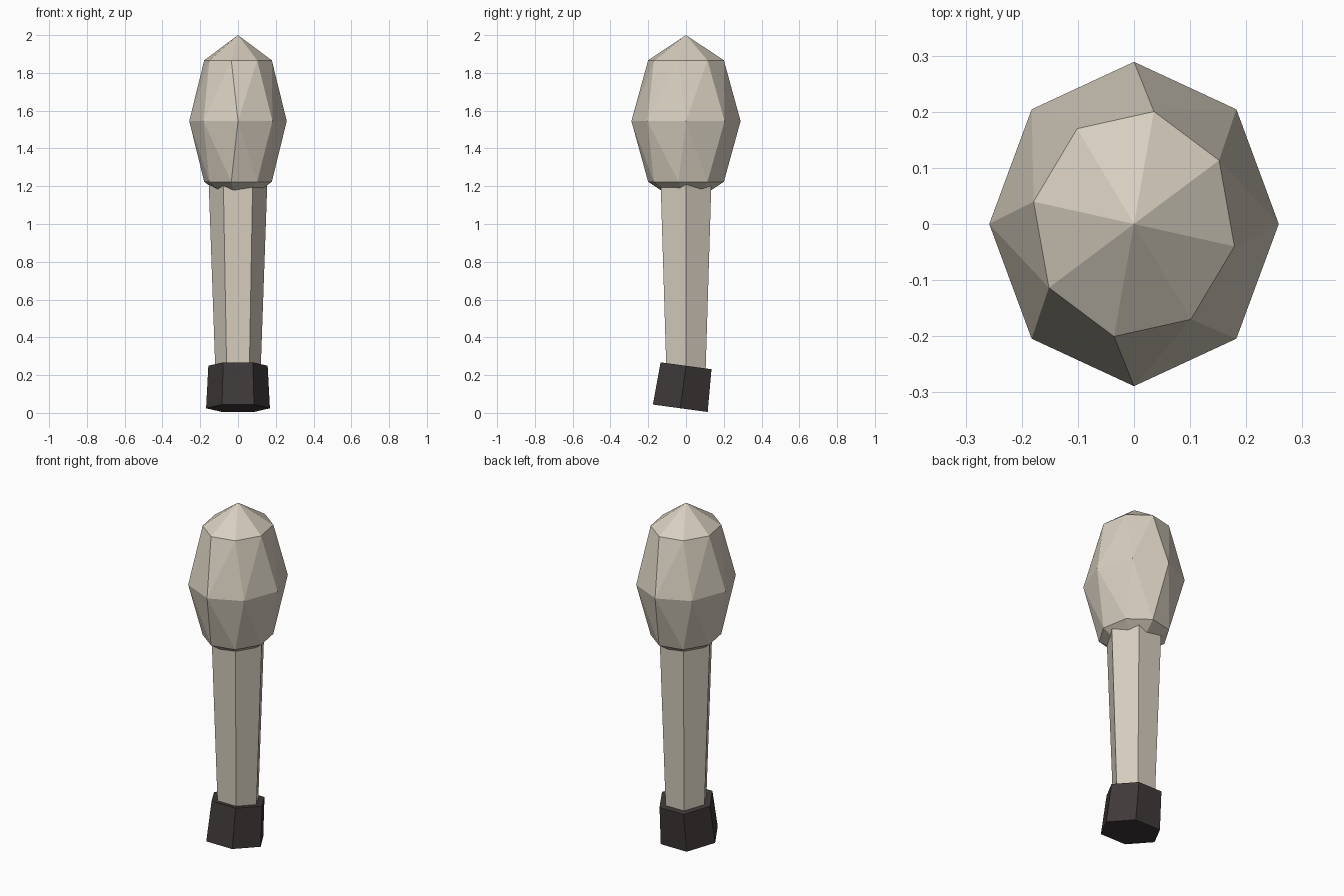
import bpy, bmesh, math
from mathutils import Vector

cube = bpy.data.objects.get("Cube")
if cube:
    bpy.data.objects.remove(cube, do_unlink=True)


def make_material(name, rgb):
    mat = bpy.data.materials.new(name)
    mat.use_nodes = True
    mat.diffuse_color = (*rgb, 1)
    mat.node_tree.nodes["Principled BSDF"].inputs["Base Color"].default_value = (*rgb, 1)
    return mat


def add_object(name, bm, mat):
    bmesh.ops.recalc_face_normals(bm, faces=bm.faces)
    mesh = bpy.data.meshes.new(name)
    bm.to_mesh(mesh)
    bm.free()
    mesh.materials.append(mat)
    obj = bpy.data.objects.new(name, mesh)
    bpy.context.collection.objects.link(obj)
    return obj


def hex_prism(name, r_bottom, r_top, depth, centre, mat, tilt=0):
    bm = bmesh.new()
    bmesh.ops.create_cone(bm, cap_ends=True, segments=6,
                          radius1=r_bottom, radius2=r_top, depth=depth)
    # Corners point along x
    for v in bm.verts:
        a = round(math.atan2(v.co.y, v.co.x) / (math.pi / 3) - 0.01)
        r = v.co.xy.length
        v.co.x, v.co.y = r * math.cos(a * math.pi / 3), r * math.sin(a * math.pi / 3)
    obj = add_object(name, bm, mat)
    obj.location = centre
    obj.rotation_euler.x = math.radians(tilt)
    return obj


def twisted_ball(name, size, centre, sides, twist, mat):
    """Low-poly ellipsoid whose upper and lower rings are turned from the equator."""
    bm = bmesh.new()

    def point(azimuth, height):
        p = Vector((math.cos(height) * math.cos(azimuth),
                    math.cos(height) * math.sin(azimuth), math.sin(height)))
        return bm.verts.new([c + s * q for c, s, q in zip(centre, size, p)])

    step = math.tau / sides
    equator = [point(i * step, 0) for i in range(sides)]
    for sign in (1, -1):
        ring = [point(i * step + twist, sign * math.pi / 4) for i in range(sides)]
        pole = point(0, sign * math.pi / 2)
        for i in range(sides):
            j = (i + 1) % sides
            bm.faces.new((equator[i], equator[j], ring[j]))
            bm.faces.new((equator[i], ring[j], ring[i]))
            bm.faces.new((ring[i], ring[j], pole))
    return add_object(name, bm, mat)


beige = make_material("warm beige", (0.68, 0.62, 0.52))
charcoal = make_material("charcoal", (0.050, 0.041, 0.041))

# Bulky upper part
twisted_ball("shoulder", (0.258, 0.289, 0.455), (0, 0, 1.545), 8,
             -math.pi / 16, beige)
# Tapered six-sided limb, running up into the shoulder
hex_prism("forearm", 0.117, 0.158, 1.16, (0, 0, 0.72), beige)
# Dark tilted block at the end
hex_prism("hand", 0.169, 0.157, 0.227, (0, -0.015, 0.137), charcoal, tilt=-7.7)
